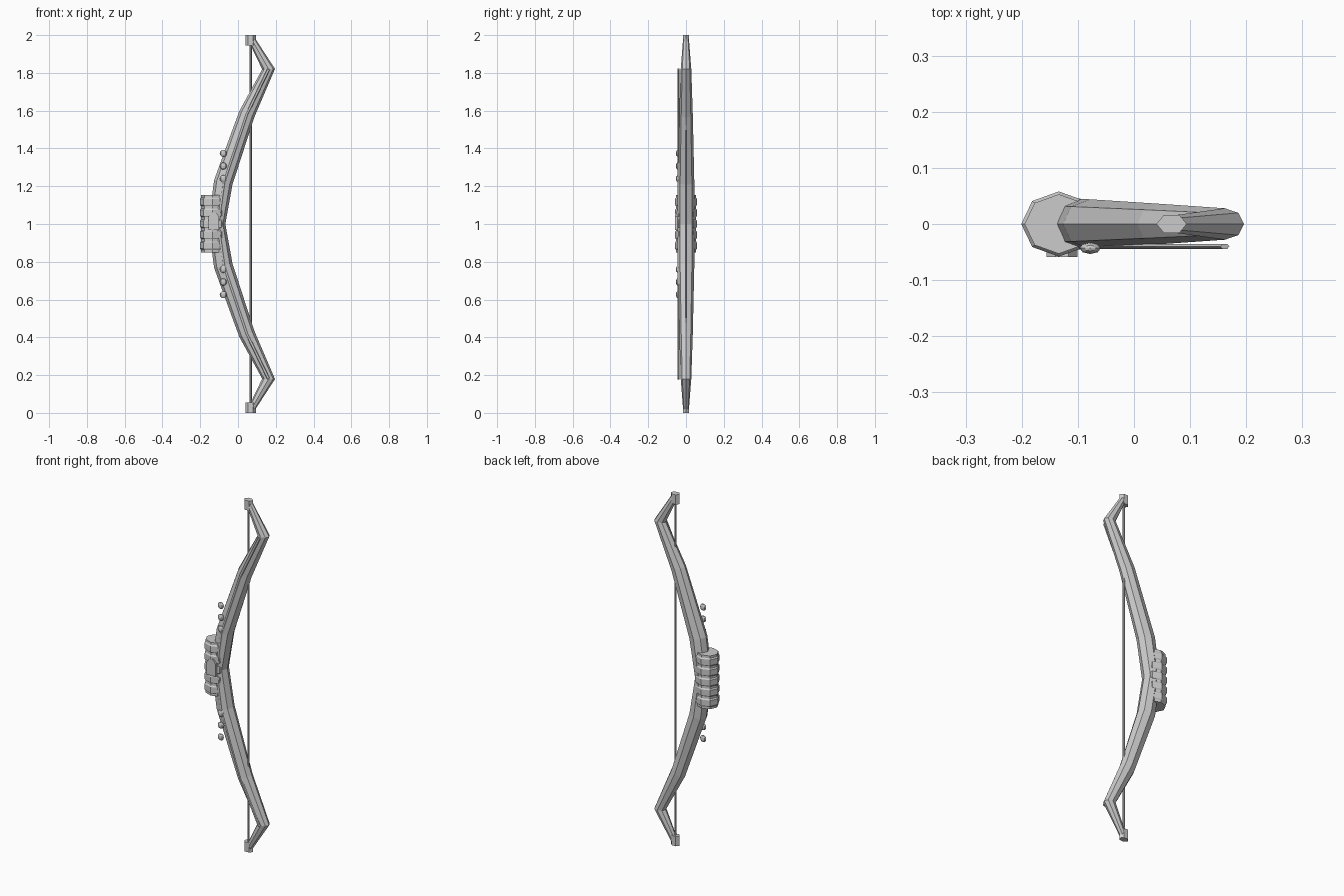
import bpy, bmesh, math
from mathutils import Vector

if "Cube" in bpy.data.objects:
    bpy.data.objects.remove(bpy.data.objects["Cube"])


def finish(bm, name):
    bmesh.ops.recalc_face_normals(bm, faces=bm.faces)
    mesh = bpy.data.meshes.new(name)
    bm.to_mesh(mesh)
    bm.free()
    ob = bpy.data.objects.new(name, mesh)
    bpy.context.collection.objects.link(ob)
    return ob


def sweep(name, stations, sides, y=0.0):
    """Flat-faced tube in the XZ plane; stations are (x, z, in-plane radius, y radius)."""
    bm = bmesh.new()
    pts = [Vector((s[0], y, s[1])) for s in stations]
    rings = []
    for i, (x, z, r, ry) in enumerate(stations):
        t = Vector((0, 0, 0))
        if i > 0:
            t += (pts[i] - pts[i - 1]).normalized()
        if i < len(pts) - 1:
            t += (pts[i + 1] - pts[i]).normalized()
        t.normalize()
        n = Vector((t.z, 0, -t.x))
        ring = []
        for k in range(sides):
            a = 2 * math.pi * k / sides
            ring.append(bm.verts.new(pts[i] + n * r * math.cos(a) + Vector((0, ry * math.sin(a), 0))))
        rings.append(ring)
    for a, b in zip(rings, rings[1:]):
        for k in range(sides):
            j = (k + 1) % sides
            bm.faces.new((a[k], a[j], b[j], b[k]))
    bm.faces.new(rings[0])
    bm.faces.new(rings[-1])
    return finish(bm, name)


def mirrored(upper):
    """Complete an upper path with its reflection about z = 1."""
    return [(x, 2 - z, r, ry) for x, z, r, ry in reversed(upper[1:])] + upper


# Recurved bow body
sweep("bow_limbs", mirrored([
    (-0.112, 1.00, 0.045, 0.046),
    (-0.078, 1.22, 0.050, 0.044),
    (0.046, 1.58, 0.043, 0.036),
    (0.162, 1.82, 0.034, 0.028),
    (0.068, 1.985, 0.018, 0.015)]), 8)

# Thin inlay rod along the front of the limbs
sweep("front_inlay", mirrored([
    (-0.105, 1.00, 0.009, 0.005),
    (-0.075, 1.22, 0.009, 0.005),
    (0.046, 1.58, 0.009, 0.005),
    (0.162, 1.82, 0.009, 0.005)]), 6, y=-0.040)

# Bowstring
sweep("bowstring", [(0.067, 0.03, 0.006, 0.006), (0.067, 1.97, 0.006, 0.006)], 6)

# Nock blocks on the limb tips
for label, z0, z1 in (("lower", 0.0, 0.055), ("upper", 1.945, 2.0)):
    sweep(label + "_nock", [(0.067, z0, 0.027, 0.019), (0.067, z1, 0.027, 0.019)], 6)

# Grip core and wrapped bands
sweep("grip", [(-0.134, 0.85, 0.061, 0.053), (-0.134, 1.153, 0.061, 0.053)], 8)
for i in range(5):
    z = 0.885 + i * 0.058
    sweep(f"grip_band_{i + 1}", [
        (-0.134, z - 0.023, 0.061, 0.053),
        (-0.134, z - 0.016, 0.067, 0.058),
        (-0.134, z + 0.016, 0.067, 0.058),
        (-0.134, z + 0.023, 0.061, 0.053)], 8)

# Arrow rest plate with a tapered top
bm = bmesh.new()
outline = [(-0.156, 0.968), (-0.101, 0.968), (-0.101, 1.04), (-0.117, 1.062), (-0.140, 1.062), (-0.156, 1.04)]
face = bm.faces.new([bm.verts.new((x, -0.059, z)) for x, z in outline])
ext = bmesh.ops.extrude_face_region(bm, geom=[face])
bmesh.ops.translate(bm, vec=(0, 0.014, 0), verts=[v for v in ext["geom"] if isinstance(v, bmesh.types.BMVert)])
finish(bm, "arrow_rest")

# Studs on the front of both limbs
for side in (1, -1):
    for i in range(3):
        bm = bmesh.new()
        bmesh.ops.create_uvsphere(bm, u_segments=8, v_segments=6, radius=0.019)
        bmesh.ops.scale(bm, vec=(1, 0.55, 1), verts=bm.verts)
        bmesh.ops.translate(bm, vec=(-0.078, -0.043, 1 + side * (0.24 + 0.067 * i)), verts=bm.verts)
        finish(bm, f"{'upper' if side > 0 else 'lower'}_stud_{i + 1}")
